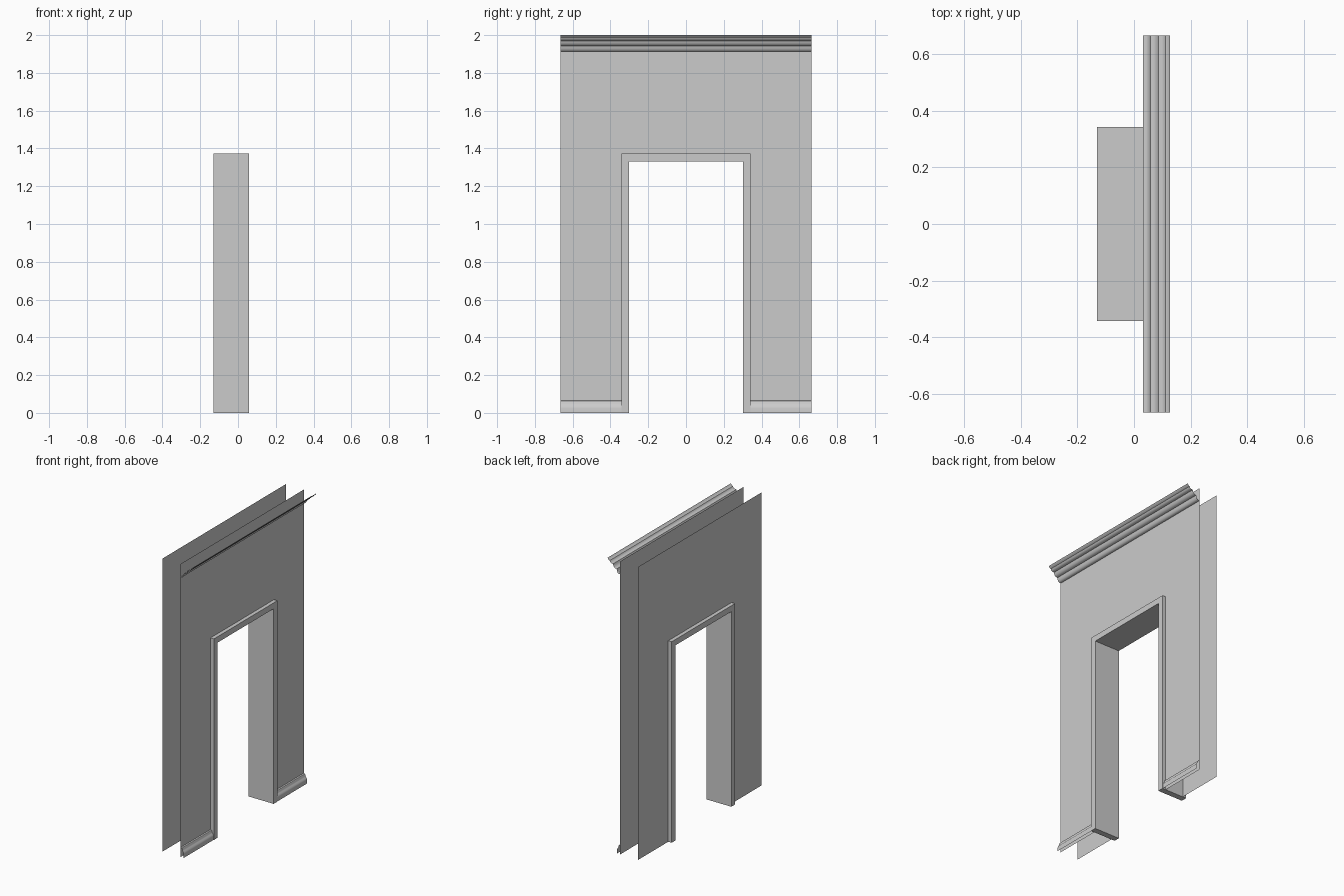
import bpy, bmesh

if "Cube" in bpy.data.objects:
    bpy.data.objects.remove(bpy.data.objects["Cube"])

FRONT, BACK = 0.032, -0.105      # wall sheet planes
HALF, TOP = 0.665, 2.0           # wall half width and height
OUT_Y, OUT_Z = 0.342, 1.372      # outer edge of door frame
IN_Y, IN_Z = 0.302, 1.332        # clear opening


def make(name, verts, faces, smooth=False):
    mesh = bpy.data.meshes.new(name)
    mesh.from_pydata(verts, [], faces)
    mesh.update()
    ob = bpy.data.objects.new(name, mesh)
    bpy.context.collection.objects.link(ob)
    if smooth:
        bpy.ops.object.select_all(action='DESELECT')
        ob.select_set(True)
        bpy.context.view_layer.objects.active = ob
        bpy.ops.object.shade_smooth_by_angle(angle=0.7)
    return ob


def arch(w, h, inner_w, inner_h):
    """Outline of an upside-down U in (y, z)."""
    return [(-w, 0), (-inner_w, 0), (-inner_w, inner_h), (inner_w, inner_h),
            (inner_w, 0), (w, 0), (w, h), (-w, h)]


def strip(name, profile, y0, y1):
    """Open moulding: an (x, z) profile swept along y."""
    n = len(profile)
    verts = [(x, y, z) for y in (y0, y1) for x, z in profile]
    faces = [(i, n + i, n + i + 1, i + 1) for i in range(n - 1)]
    make(name, verts, faces, True)


# Two thin wall sheets around the doorway
quads = [(0, 1, 2, 7), (7, 2, 3, 6), (3, 4, 5, 6)]
for name, x in (("wall_front", FRONT), ("wall_back", BACK)):
    verts = [(x, y, z) for y, z in arch(HALF, TOP, OUT_Y, OUT_Z)]
    make(name, verts, quads if x == FRONT else [q[::-1] for q in quads])

# Door frame: solid arch running through both sheets
outline = arch(OUT_Y, OUT_Z, IN_Y, IN_Z)
verts = [(x, y, z) for x in (0.058, -0.131) for y, z in outline]
faces = quads + [tuple(i + 8 for i in q[::-1]) for q in quads]
faces += [(i, i + 8, (i + 1) % 8 + 8, (i + 1) % 8) for i in range(8)]
make("door_frame", verts, faces)

# Crown moulding, three stepped rolls
crown = [(0.032, 1.912), (0.043, 1.913), (0.051, 1.919), (0.055, 1.930),
         (0.058, 1.942), (0.070, 1.944), (0.078, 1.950), (0.083, 1.959),
         (0.086, 1.969), (0.098, 1.971), (0.107, 1.976), (0.111, 1.985),
         (0.120, 1.989), (0.127, 2.0)]
strip("crown_moulding", crown, -HALF, HALF)

# Baseboards either side of the door
base = [(0.056, 0), (0.055, 0.025), (0.053, 0.035), (0.047, 0.042),
        (0.044, 0.048), (0.043, 0.056), (0.040, 0.062), (0.032, 0.065)]
strip("baseboard_left", base, -HALF, -OUT_Y)
strip("baseboard_right", base, OUT_Y, HALF)
